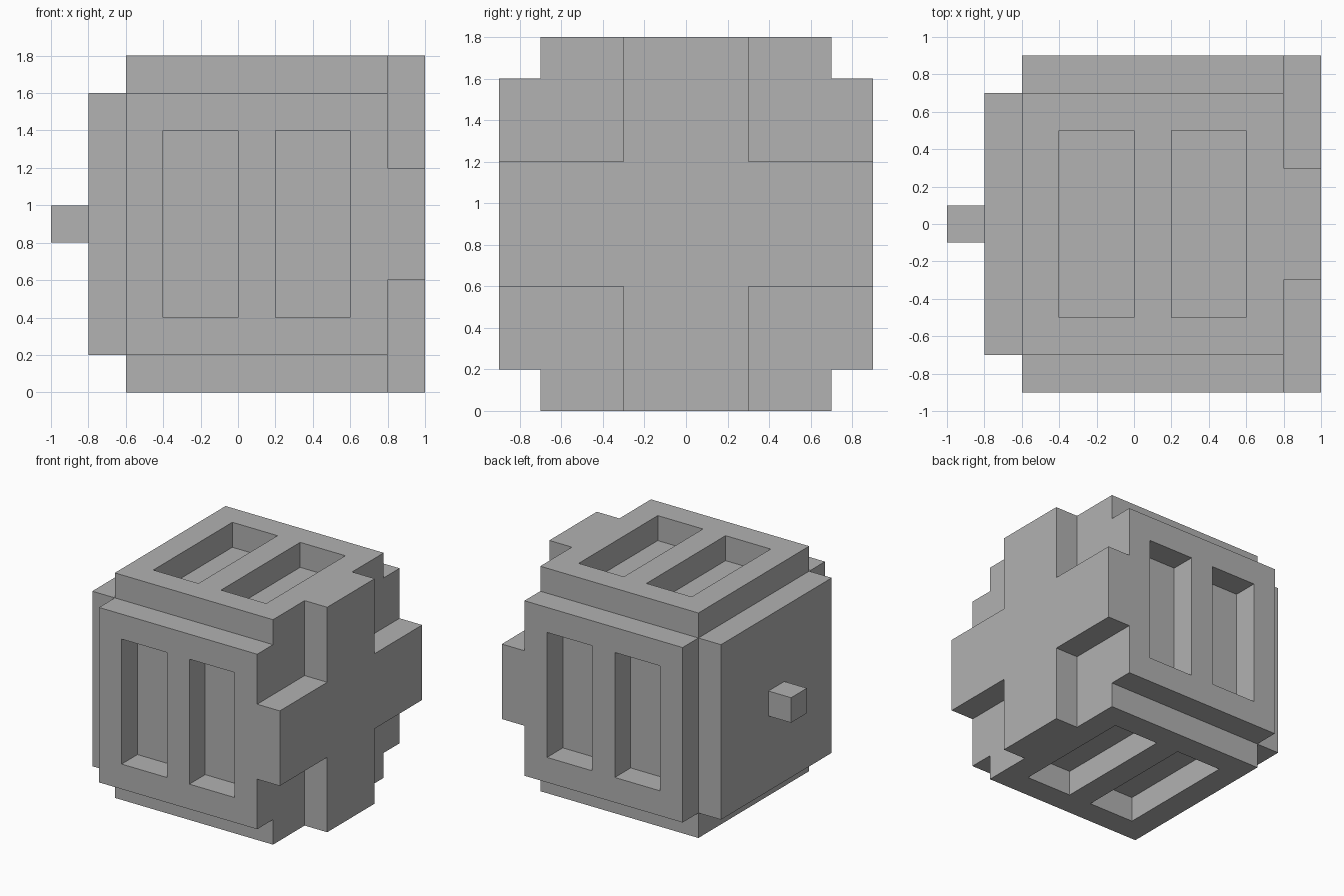
import bpy
import bmesh
from math import pi
from mathutils import Matrix, Vector

if "Cube" in bpy.data.objects:
    bpy.data.objects.remove(bpy.data.objects["Cube"], do_unlink=True)

grey = bpy.data.materials.new("plain grey")
grey.use_nodes = True
colour = (0.445, 0.445, 0.445, 1)
grey.diffuse_color = colour
grey.node_tree.nodes["Principled BSDF"].inputs["Base Color"].default_value = colour

MID = 0.9     # height of the body centre
CORE = 0.7    # half width of the core
THICK = 0.2   # thickness of every plate


def finish(name, bm):
    bmesh.ops.recalc_face_normals(bm, faces=bm.faces)
    mesh = bpy.data.meshes.new(name)
    bm.to_mesh(mesh)
    bm.free()
    mesh.materials.append(grey)
    obj = bpy.data.objects.new(name, mesh)
    bpy.context.collection.objects.link(obj)
    return obj


def extrude(bm, faces, offset):
    new = bmesh.ops.extrude_face_region(bm, geom=faces, use_keep_orig=True)["geom"]
    verts = [v for v in new if isinstance(v, bmesh.types.BMVert)]
    bmesh.ops.translate(bm, verts=verts, vec=Vector(offset))


def box(name, x0, x1, half):
    bm = bmesh.new()
    bmesh.ops.create_cube(bm, size=1)
    bmesh.ops.scale(bm, verts=bm.verts, vec=(x1 - x0, 2 * half, 2 * half))
    bmesh.ops.translate(bm, verts=bm.verts, vec=((x0 + x1) / 2, 0, MID))
    return finish(name, bm)


def slotted_panel(name, angle):
    # Grid of cells with the two slot cells left open, thickened outwards
    xs = (-0.6, -0.4, 0, 0.2, 0.6, 0.8)
    ys = (-CORE, -0.5, 0.5, CORE)
    bm = bmesh.new()
    grid = [[bm.verts.new((x, y, CORE)) for y in ys] for x in xs]
    cells = [(i, j) for i in range(len(xs) - 1) for j in range(len(ys) - 1)]
    faces = [bm.faces.new((grid[i][j], grid[i + 1][j], grid[i + 1][j + 1], grid[i][j + 1]))
             for i, j in cells if not (j == 1 and i in (1, 3))]
    extrude(bm, faces, (0, 0, THICK))
    bm.transform(Matrix.Translation((0, 0, MID)) @ Matrix.Rotation(angle, 4, "X"))
    return finish(name, bm)


# Body and the small knob on its right end
box("core", -0.8, 0.8, CORE)
box("knob", -1.0, -0.8, 0.1)

# Four slotted panels around the body
for k, side in enumerate(("top", "front", "bottom", "back")):
    slotted_panel(side + "_panel", k * pi / 2)

# Cross-shaped plate on the left end
bm = bmesh.new()
arm, reach = 0.3, 0.9
corner = [Vector((arm, reach)), Vector((arm, arm)), Vector((reach, arm))]
outline = []
for k in range(4):
    outline += [Matrix.Rotation(-k * pi / 2, 2) @ p for p in corner]
face = bm.faces.new([bm.verts.new((0.8, p.x, p.y + MID)) for p in outline])
extrude(bm, [face], (THICK, 0, 0))
finish("cross_plate", bm)
